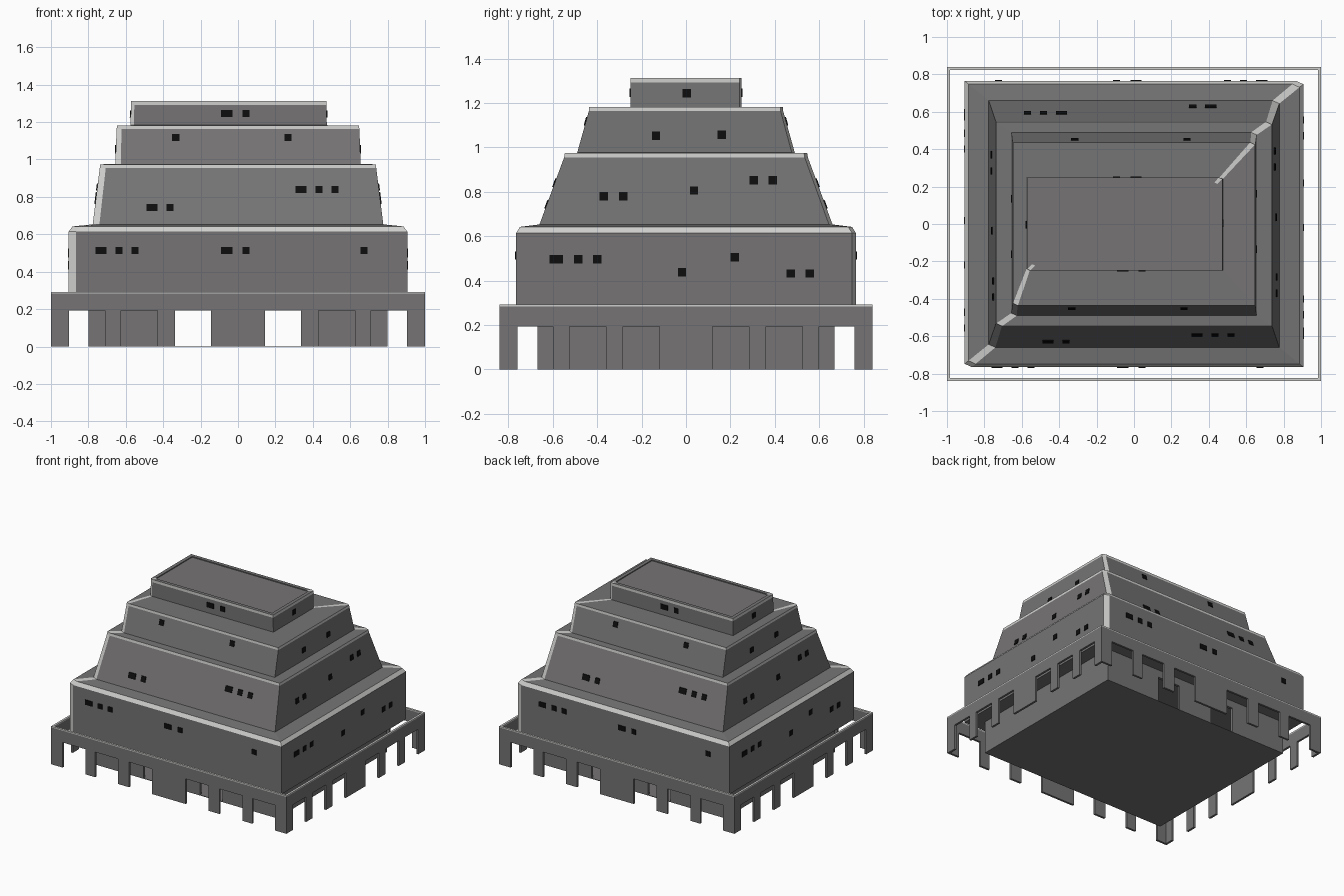
import bpy, bmesh

if "Cube" in bpy.data.objects:
    bpy.data.objects.remove(bpy.data.objects["Cube"])


def material(name, c):
    m = bpy.data.materials.new(name)
    m.diffuse_color = (c[0], c[1], c[2], 1)
    m.use_nodes = True
    m.node_tree.nodes["Principled BSDF"].inputs["Base Color"].default_value = m.diffuse_color
    return m


GREY = material("stone_grey", (0.18, 0.175, 0.178))
LIGHT = material("pale_trim", (0.62, 0.62, 0.61))
BLACK = material("window_black", (0.004, 0.004, 0.004))


def finish(bm, name, mats):
    bmesh.ops.recalc_face_normals(bm, faces=bm.faces)
    me = bpy.data.meshes.new(name)
    bm.to_mesh(me)
    bm.free()
    for m in mats:
        me.materials.append(m)
    ob = bpy.data.objects.new(name, me)
    bpy.context.collection.objects.link(ob)
    return ob


def box(bm, lo, hi):
    v = [bm.verts.new((x, y, z)) for x in (lo[0], hi[0])
         for y in (lo[1], hi[1]) for z in (lo[2], hi[2])]
    hexa(bm, v)


def hexa(bm, v):
    for f in ((0, 1, 3, 2), (4, 5, 7, 6), (0, 1, 5, 4),
              (2, 3, 7, 6), (0, 2, 6, 4), (1, 3, 7, 5)):
        bm.faces.new([v[i] for i in f])


# wall with openings, extruded from a comb shaped outline
def wall(bm, half, depth, t, top, gaps, gap_h, sign, along_x):
    pts = [(-half, 0)]
    for a, b in gaps:
        pts += [(a, 0), (a, gap_h), (b, gap_h), (b, 0)]
    pts += [(half, 0), (half, top), (-half, top)]

    def place(u, d, z):
        return (u * sign, -d * sign, z) if along_x else (d * sign, u * sign, z)
    outer = [bm.verts.new(place(u, depth, z)) for u, z in pts]
    inner = [bm.verts.new(place(u, depth - t, z)) for u, z in pts]
    bm.faces.new(outer)
    bm.faces.new(inner[::-1])
    n = len(pts)
    for i in range(n):
        j = (i + 1) % n
        bm.faces.new((outer[i], inner[i], inner[j], outer[j]))


def enclosure(name, hx, hy, t, top, gaps_x, gaps_y, gap_h):
    bm = bmesh.new()
    for s in (1, -1):
        wall(bm, hx, hy, t, top, gaps_x, gap_h, s, True)
        wall(bm, hy - t, hx, t, top, gaps_y, gap_h, s, False)
    return finish(bm, name, [GREY])


def mirrored(g):
    return [(-b, -a) for a, b in reversed(g)] + g


# outer colonnade and its pale capping
enclosure("colonnade", 1.0, 0.84, 0.016, 0.283,
          mirrored([(0.144, 0.337), (0.43, 0.626), (0.71, 0.904)]),
          mirrored([(0.12, 0.283), (0.36, 0.525), (0.6, 0.76)]), 0.193)
bm = bmesh.new()
for s in (-1, 1):
    a, b = sorted((s * 0.84, s * 0.824))
    box(bm, (-1, a, 0.283), (1, b, 0.292))
    a, b = sorted((s * 1.0, s * 0.984))
    box(bm, (a, -0.824, 0.283), (b, 0.824, 0.292))
finish(bm, "colonnade_capping", [LIGHT])

# hollow ground floor core with two doorways front and back
enclosure("ground_floor_core", 0.8, 0.668, 0.02, 0.25,
          mirrored([(0.144, 0.337)]), [], 0.193)
bm = bmesh.new()
box(bm, (-0.8, -0.668, -0.0), (0.8, 0.668, 0.004))
finish(bm, "ground_floor_slab", [GREY])

# stepped tower: half x, half y, z, centre x, corner cut, pale band below
RINGS = [
    (0.905, 0.765, 0.25, 0, 0.038, 0),
    (0.905, 0.765, 0.615, 0, 0.038, 0),
    (0.885, 0.748, 0.642, 0, 0.038, 1),
    (0.777, 0.660, 0.653, 0, 0.036, 0),
    (0.739, 0.549, 0.955, 0, 0.032, 0),
    (0.737, 0.546, 0.974, 0, 0.032, 1),
    (0.656, 0.490, 0.976, 0, 0.030, 0),
    (0.649, 0.438, 1.163, 0, 0.026, 0),
    (0.647, 0.436, 1.181, 0, 0.026, 1),
    (0.525, 0.249, 1.183, -0.05, 0.018, 0),
    (0.522, 0.249, 1.292, -0.05, 0.018, 0),
    (0.522, 0.249, 1.313, -0.05, 0.018, 1),
    (0.495, 0.222, 1.313, -0.05, 0.016, 0),
    (0.495, 0.222, 1.306, -0.05, 0.016, 0),
]
bm = bmesh.new()
prev = None
for hx, hy, z, cx, c, band in RINGS:
    d = c * 0.45
    ring = [bm.verts.new((x + cx, y, z)) for x, y in (
        (-hx + c, -hy), (hx, -hy), (hx, hy - d),
        (hx - c, hy), (-hx, hy), (-hx, -hy + d))]
    if prev:
        for i in range(6):
            j = (i + 1) % 6
            f = bm.faces.new((prev[i], prev[j], ring[j], ring[i]))
            # two cut corners and the rim bands are pale
            f.material_index = 1 if band or i in (2, 5) else 0
    else:
        bm.faces.new(ring[::-1])
    prev = ring
bm.faces.new(prev)
finish(bm, "stepped_tower", [GREY, LIGHT])


# windows: thin plates lying on the sloped tier walls
def wall_at(z, axis):
    for k in (0, 3, 6, 9):
        a, b = RINGS[k], RINGS[k + 1]
        if z < b[2]:
            return a[axis] + (b[axis] - a[axis]) * (z - a[2]) / (b[2] - a[2])


S, W = 0.038, 0.06
FRONT = [(-0.733, 0.513, W), (-0.636, 0.513, S), (-0.55, 0.513, S),
         (-0.06, 0.513, W), (0.043, 0.513, S), (0.674, 0.513, S),
         (-0.46, 0.743, W), (-0.364, 0.743, S),
         (0.337, 0.84, W), (0.433, 0.84, S), (0.519, 0.84, S),
         (-0.333, 1.118, S), (0.267, 1.118, S),
         (-0.06, 1.246, W), (0.043, 1.246, S)]
SIDE = [(-0.584, 0.496, W), (-0.485, 0.496, S), (-0.4, 0.496, S),
        (-0.018, 0.437, S), (0.22, 0.505, S), (0.472, 0.432, S), (0.557, 0.432, S),
        (-0.37, 0.78, S), (-0.283, 0.78, S), (0.036, 0.806, S),
        (0.305, 0.852, S), (0.39, 0.852, S),
        (-0.135, 1.052, S), (0.162, 1.058, S), (0.004, 1.243, S)]

bm = bmesh.new()
for s in (1, -1):
    for u, z, w in FRONT:
        shift = 0 if s == 1 else -0.05
        hexa(bm, [bm.verts.new((s * (u + du) + shift,
                                -s * (wall_at(z + dz, 1) + o), z + dz))
                  for du in (-w / 2, w / 2) for o in (-0.003, 0.005)
                  for dz in (-S / 2, S / 2)])
    for u, z, w in SIDE:
        cx = -0.05 if z > 1.19 else 0
        hexa(bm, [bm.verts.new((s * (wall_at(z + dz, 0) + o) + cx,
                                s * (u + du), z + dz))
                  for du in (-w / 2, w / 2) for o in (-0.003, 0.005)
                  for dz in (-S / 2, S / 2)])
finish(bm, "windows", [BLACK])
